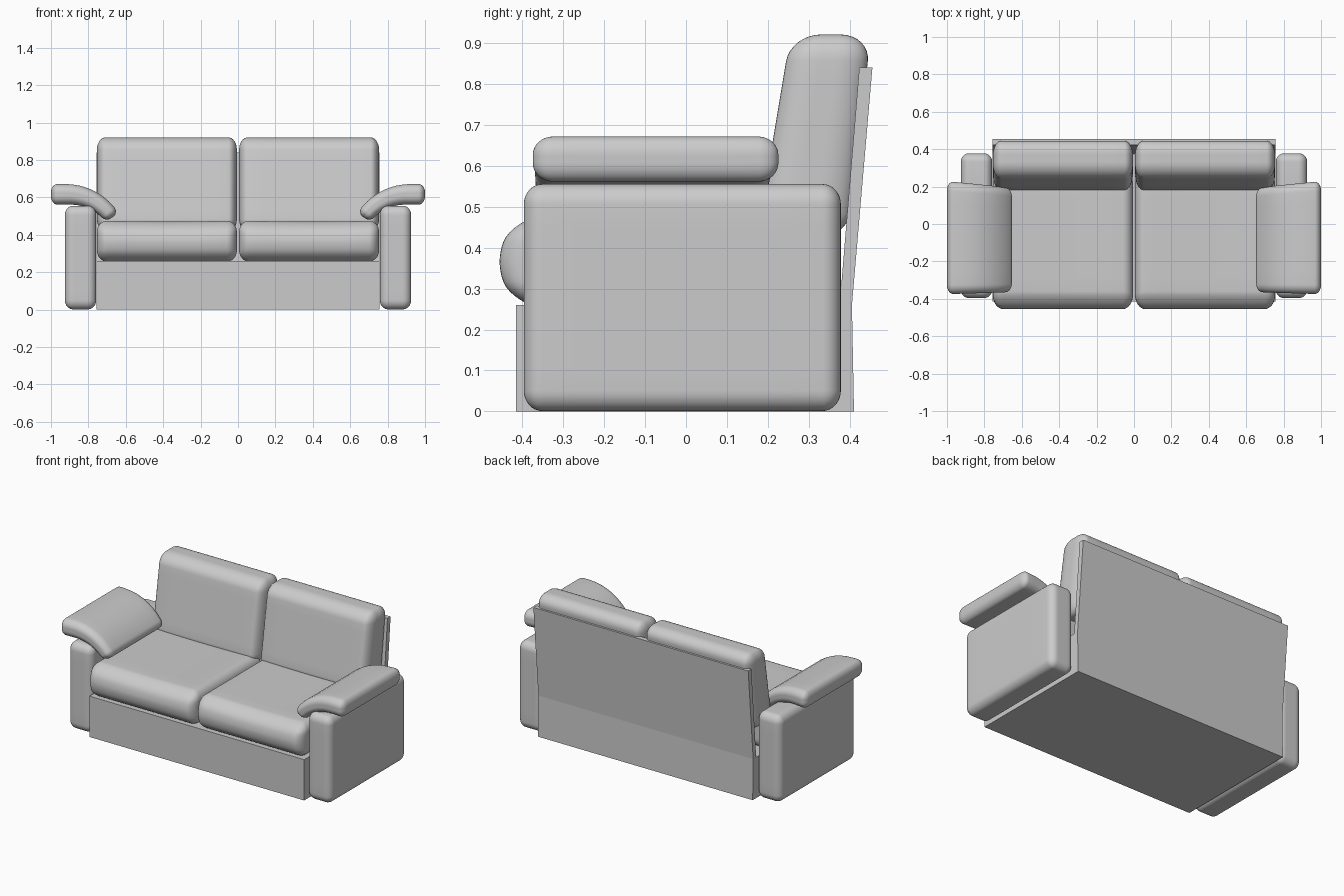
import bpy, bmesh
from math import sin, cos, tan, pi, radians
from mathutils import Vector

if "Cube" in bpy.data.objects:
    bpy.data.objects.remove(bpy.data.objects["Cube"])

def finish(name, bm, smooth=True):
    bmesh.ops.recalc_face_normals(bm, faces=bm.faces)
    me = bpy.data.meshes.new(name)
    bm.to_mesh(me)
    bm.free()
    for p in me.polygons:
        p.use_smooth = smooth
    ob = bpy.data.objects.new(name, me)
    bpy.context.collection.objects.link(ob)

def padded_box(name, half, rad, shape):
    """Rounded box with half sizes and corner radii, each point passed through shape()."""
    bm = bmesh.new()
    bmesh.ops.create_cube(bm, size=2)
    bmesh.ops.subdivide_edges(bm, edges=bm.edges[:], cuts=15, use_grid_fill=True)
    for v in bm.verts:
        core, d = Vector(), Vector()
        for a in range(3):
            i = round(v.co[a] * 8)
            s = -1 if i < 0 else 1
            inner = half[a] - rad[a]
            core[a] = s * inner * min(abs(i), 4) / 4
            d[a] = s * tan(pi / 4 * max(abs(i) - 4, 0) / 4)
        d.normalize()
        v.co = shape(Vector([core[a] + d[a] * rad[a] for a in range(3)]))
    finish(name, bm)

# Plinth and leaning back panel, one extruded side profile
profile = [(-.415, 0), (.41, 0), (.405, .26), (.455, .84), (.423, .84), (.375, .26), (-.415, .26)]
bm = bmesh.new()
face = bm.faces.new([bm.verts.new((-.757, y, z)) for y, z in profile])
ext = bmesh.ops.extrude_face_region(bm, geom=[face])
bmesh.ops.translate(bm, vec=(1.514, 0, 0), verts=[g for g in ext['geom'] if isinstance(g, bmesh.types.BMVert)])
finish("base_and_back_panel", bm, False)

for side, sx in (("left", -1), ("right", 1)):
    # Upright arm
    padded_box(side + "_arm", (.084, .387, .277), (.045, .045, .05),
               lambda p: Vector((sx * (.842 + p.x), p.y - .009, p.z + .278)))

    # Seat cushion with a bulging front
    def seat(p):
        bulge = 1 - (p.z / .11) ** 2
        crown = .006 * (1 - (p.x / .375) ** 2) * (1 if p.z < 0 else -1)
        front = max(0, -p.y) / .34
        y = p.y - .07 - .045 * bulge * front ** 4
        return Vector((sx * (.38 + p.x), y, .366 + p.z + (crown if p.z > 0 else 0)))
    padded_box(side + "_seat_cushion", (.374, .34, .11), (.055, .05, .06), seat)

    # Leaning back cushion, tapering upward
    def back(p):
        z = .67 + p.z
        f = .185 + .167 * (z - .5)
        b = .38 + .115 * (z - .3)
        t = (p.y / .1 + 1) / 2
        return Vector((sx * (.38 + p.x), f + (b - f) * t, z))
    padded_box(side + "_back_cushion", (.374, .1, .25), (.045, .075, .065), back)

    # Armrest pad bent down over the inner edge of the arm
    def pad(p):
        s = .184 - p.x                      # distance from the outer end
        arc = max(0, s - .09)
        ang = arc / .29
        h = p.z * (1 - .25 * arc / .28)
        x = 1.0 - min(s, .09) - .29 * sin(ang) - h * sin(ang)
        z = .616 - .29 * (1 - cos(ang)) + h * cos(ang)
        k = s / .368
        y = -.073 + p.y * (1 - .08 * k) - .013 * k
        return Vector((sx * x, y, z))
    padded_box(side + "_armrest_pad", (.184, .302, .055), (.035, .05, .045), pad)
